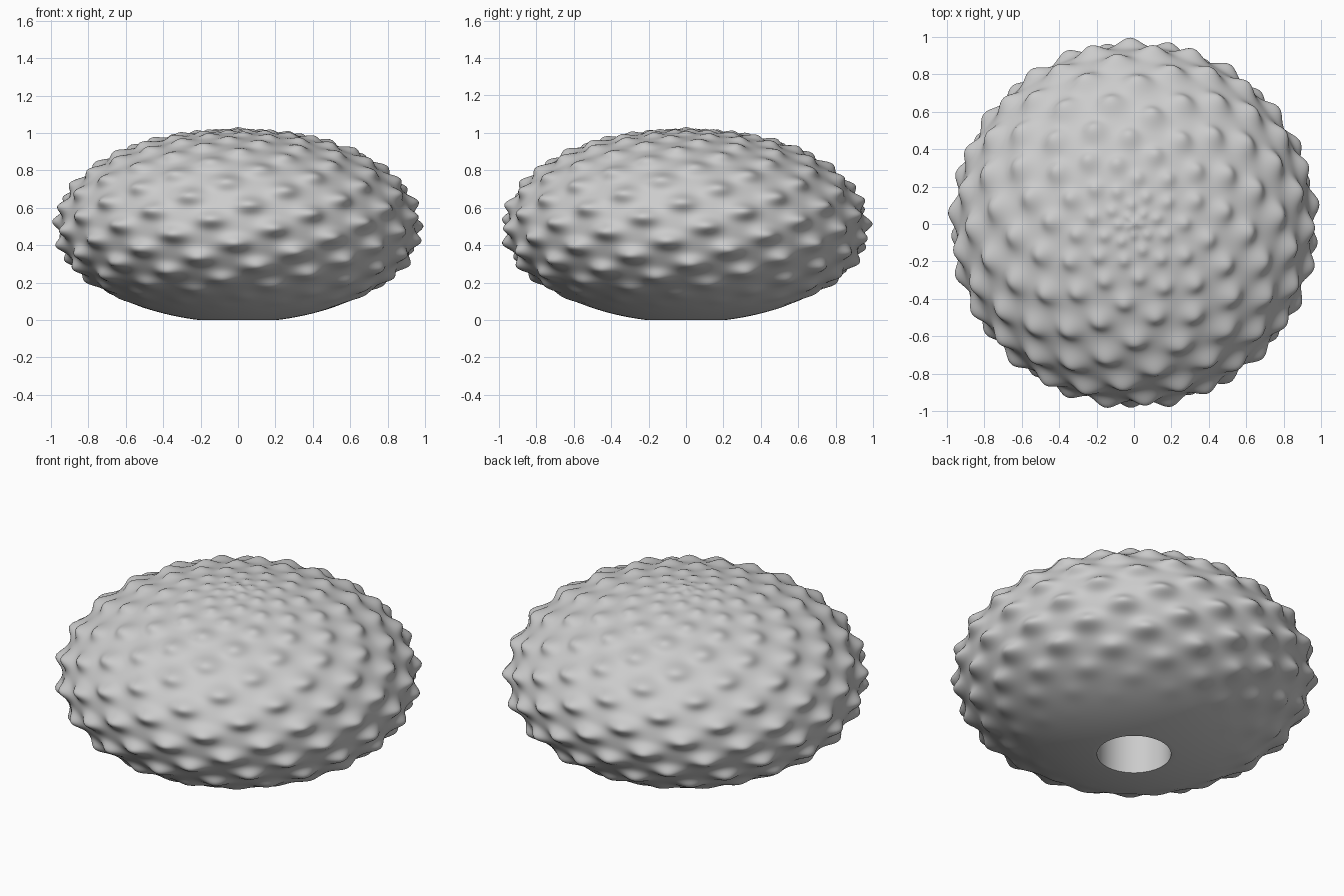
import bpy, bmesh, math
from mathutils import Vector, kdtree

if "Cube" in bpy.data.objects:
    bpy.data.objects.remove(bpy.data.objects["Cube"])

R, C, ZC = 0.945, 0.513, 0.50      # equator radius, half height, centre height
AMP = 0.055                        # bump height relative to radius
HOLE_R, HOLE_TOP = 0.20, 0.30
SEG, RINGS = 360, 190
GOLDEN = math.radians(137.50776)
STEP = math.radians(0.669)         # polar angle between successive bumps
PHASE = math.radians(-59.7)


def direction(theta, phi):
    s = math.sin(theta)
    return Vector((s * math.cos(phi), s * math.sin(phi), math.cos(theta)))


def smoothstep(a, b, x):
    t = max(0.0, min(1.0, (x - a) / (b - a)))
    return t * t * (3 - 2 * t)


# Bumps on a golden-angle spiral: smaller at the top, fading out underneath
bumps = []
for i in range(250):
    theta = STEP * (i + 0.3)
    s = math.sin(theta)
    fade = smoothstep(-0.9, -0.4, math.cos(theta))
    if fade > 0:
        size = 0.076 * min(1.0, 0.3 + 0.9 * s)
        height = AMP * fade * min(1.0, 0.3 + 1.2 * s)
        bumps.append((direction(theta, PHASE + GOLDEN * i), size, height))
tree = kdtree.KDTree(len(bumps))
for k, b in enumerate(bumps):
    tree.insert(b[0], k)
tree.balance()


def shell_point(theta, phi):
    d = direction(theta, phi)
    h = 0.0
    for _, k, dist in tree.find_range(d, 0.19):
        _, size, height = bumps[k]
        h += height * math.exp(-(dist / size) ** 2)
    d *= 1 + h
    return Vector((d.x * R, d.y * R, max(0.0, ZC + d.z * C)))


# Shell: rings from the top pole down to the opening, then the opening's wall
bm = bmesh.new()
theta_end = math.pi - math.asin(HOLE_R / R)
top = bm.verts.new(shell_point(0, 0))
rings = []
for j in range(1, RINGS + 1):
    th = theta_end * j / RINGS
    rings.append([bm.verts.new(shell_point(th, 2 * math.pi * k / SEG)) for k in range(SEG)])
rings.append([bm.verts.new((v.co.x, v.co.y, HOLE_TOP)) for v in rings[-1]])

for k in range(SEG):
    bm.faces.new((top, rings[0][k], rings[0][(k + 1) % SEG]))
for a, b in zip(rings, rings[1:]):
    for k in range(SEG):
        n = (k + 1) % SEG
        bm.faces.new((a[k], b[k], b[n], a[n]))
bm.faces.new(rings[-1])            # closed end of the opening
bmesh.ops.recalc_face_normals(bm, faces=bm.faces)

mesh = bpy.data.meshes.new("bumpy_shell")
bm.to_mesh(mesh)
bm.free()
shell = bpy.data.objects.new("bumpy_shell", mesh)
bpy.context.collection.objects.link(shell)
bpy.context.view_layer.objects.active = shell
shell.select_set(True)
bpy.ops.object.shade_smooth_by_angle(angle=math.radians(50))
